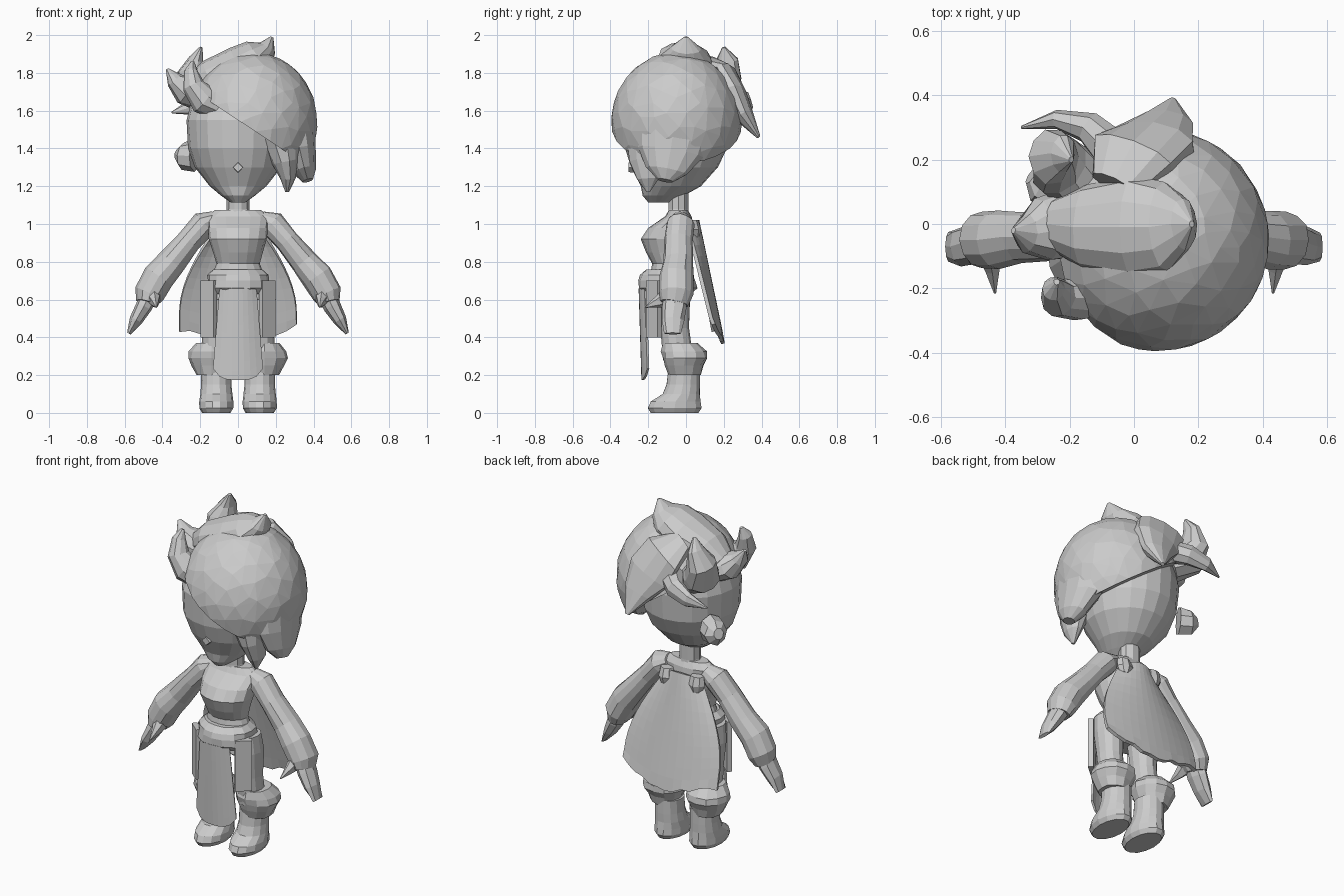
import bpy, bmesh, math, random
from mathutils import Vector, Matrix

random.seed(4)
cube = bpy.data.objects.get("Cube")
if cube:
    bpy.data.objects.remove(cube)

GREY = (0.6, 0.6, 0.6, 1)
clay = bpy.data.materials.new("plain_grey")
clay.use_nodes = True
clay.diffuse_color = GREY
clay.node_tree.nodes["Principled BSDF"].inputs["Base Color"].default_value = GREY


def finish(name, bm):
    bmesh.ops.recalc_face_normals(bm, faces=bm.faces[:])
    mesh = bpy.data.meshes.new(name)
    bm.to_mesh(mesh)
    bm.free()
    mesh.materials.append(clay)
    obj = bpy.data.objects.new(name, mesh)
    bpy.context.collection.objects.link(obj)
    return obj


def tube(name, path, ref="Y", sides=12, mirror=1, rough=0.0):
    """Loft ellipses along a path of (x, y, z, radius across, radius along ref)."""
    axis = Vector((ref == "X", ref == "Y", ref == "Z"))
    pts = [Vector((p[0] * mirror, p[1], p[2])) for p in path]
    bm = bmesh.new()
    rings = []
    for i, (p, row) in enumerate(zip(pts, path)):
        tangent = (pts[min(i + 1, len(pts) - 1)] - pts[max(i - 1, 0)]).normalized()
        u = axis.cross(tangent).normalized()
        v = tangent.cross(u)
        ring = []
        for k in range(sides):
            a = math.tau * k / sides
            s = 1 + random.uniform(-rough, rough)
            ring.append(bm.verts.new(p + u * math.cos(a) * row[3] * s + v * math.sin(a) * row[4] * s))
        rings.append(ring)
    for r, q in zip(rings, rings[1:]):
        for k in range(sides):
            n = (k + 1) % sides
            bm.faces.new((r[k], r[n], q[n], q[k]))
    bm.faces.new(rings[0])
    bm.faces.new(rings[-1])
    return finish(name, bm)


def stack(name, rows, cx=0, mirror=1, sides=16, rough=0.0):
    """Upright loft from rows of (z, radius x, centre y, radius y)."""
    bm = bmesh.new()
    rings = []
    for z, rx, cy, ry in rows:
        ring = []
        for k in range(sides):
            a = math.tau * k / sides
            s = 1 + random.uniform(-rough, rough)
            ring.append(bm.verts.new((mirror * (cx + rx * s * math.cos(a)), cy + ry * s * math.sin(a), z)))
        rings.append(ring)
    for r, q in zip(rings, rings[1:]):
        for k in range(sides):
            n = (k + 1) % sides
            bm.faces.new((r[k], r[n], q[n], q[k]))
    bm.faces.new(rings[0])
    bm.faces.new(rings[-1])
    return finish(name, bm)


def panel(name, place, thickness, cols=12, rows=10):
    """Cloth sheet; place maps u in -1..1 and v in 0..1 to a point."""
    bm = bmesh.new()
    grid = [[bm.verts.new(place(2 * i / cols - 1, j / rows)) for i in range(cols + 1)] for j in range(rows + 1)]
    for j in range(rows):
        for i in range(cols):
            bm.faces.new((grid[j][i], grid[j][i + 1], grid[j + 1][i + 1], grid[j + 1][i]))
    obj = finish(name, bm)
    mod = obj.modifiers.new("thickness", "SOLIDIFY")
    mod.thickness = thickness
    mod.offset = 0
    return obj


# Head and neck
stack("head", [(1.115, .04, -.14, .06), (1.15, .09, -.12, .11), (1.2, .15, -.08, .16),
               (1.3, .23, -.06, .23), (1.4, .265, -.055, .27), (1.55, .275, -.05, .28),
               (1.68, .24, -.04, .24), (1.78, .13, -.04, .14)], sides=20, rough=.01)
stack("neck", [(1.03, .08, -.04, .06), (1.08, .06, -.04, .055), (1.17, .06, -.04, .055)], sides=10)
tube("nose", [(0, -.26, 1.3, .03, .03), (0, -.305, 1.3, .025, .025)], ref="X", sides=4)
tube("right_ear", [(-.23, .1, 1.36, .08, .07), (-.29, .13, 1.36, .07, .07),
                   (-.32, .15, 1.37, .03, .03)], sides=8, rough=.1)

# Swept hair dome, trimmed along a slanted hairline
bm = bmesh.new()
bmesh.ops.create_icosphere(bm, subdivisions=4, radius=1,
                           matrix=Matrix.Translation((.075, -.05, 1.54)) @ Matrix.Diagonal((.345, .345, .37, 1)))
cut = bmesh.ops.bisect_plane(bm, geom=bm.verts[:] + bm.edges[:] + bm.faces[:],
                             plane_co=(0, 0, 1.55), plane_no=(.66, 0, 1), clear_inner=True)
bmesh.ops.holes_fill(bm, edges=[e for e in bm.edges if e.is_boundary])
hair = finish("hair_dome", bm)
mod = hair.modifiers.new("facets", "DECIMATE")
mod.ratio = .3

# Crest, locks and curls of hair
tube("hair_crest", [(-.25, 0, 1.72, .06, .08), (-.15, -.01, 1.77, .1, .13), (0, -.01, 1.83, .11, .16),
                    (.1, -.01, 1.88, .1, .14), (.155, 0, 1.93, .05, .08), (.18, 0, 1.99, .008, .01)], rough=.03)
tube("side_lock", [(.3, -.06, 1.52, .11, .2), (.33, -.08, 1.38, .085, .17),
                   (.355, -.1, 1.28, .06, .11), (.37, -.11, 1.23, .03, .04)], rough=.05)
tube("front_lock", [(.22, -.2, 1.46, .11, .12), (.25, -.21, 1.33, .07, .09),
                    (.265, -.2, 1.24, .04, .06), (.26, -.2, 1.17, .01, .01)], sides=10, rough=.05)
tube("back_lock", [(-.06, .12, 1.84, .05, .08), (.0, .22, 1.79, .05, .14), (.06, .26, 1.68, .06, .14),
                   (.1, .31, 1.57, .05, .09), (.12, .385, 1.46, .01, .012)], ref="X", sides=10, rough=.04)
tube("back_spike", [(-.06, .22, 1.68, .06, .07), (-.14, .3, 1.65, .06, .05),
                    (-.24, .325, 1.62, .045, .03), (-.35, .3, 1.59, .005, .005)], sides=8)
tube("rear_curl", [(-.15, .12, 1.66, .09, .1), (-.23, .18, 1.71, .1, .1), (-.25, .21, 1.79, .08, .09),
                   (-.22, .22, 1.87, .04, .06), (-.195, .2, 1.935, .008, .01)], sides=10, rough=.05)
tube("side_curl", [(-.2, 0, 1.68, .08, .11), (-.28, -.02, 1.71, .08, .1),
                   (-.335, -.03, 1.76, .045, .06), (-.375, -.02, 1.82, .008, .01)], sides=10, rough=.06)
tube("front_curl", [(-.1, -.2, 1.62, .07, .08), (-.18, -.23, 1.66, .08, .07), (-.235, -.23, 1.73, .06, .06),
                    (-.25, -.2, 1.81, .035, .04), (-.24, -.18, 1.86, .01, .01)], sides=10, rough=.06)

# Torso, belt and tunic
stack("torso", [(.6, .16, -.09, .11), (.72, .14, -.09, .1), (.79, .115, -.09, .09), (.85, .13, -.1, .11),
                (.92, .155, -.105, .135), (.98, .16, -.08, .12), (1.04, .17, -.04, .07),
                (1.075, .12, -.04, .05)], rough=.02)
stack("belt", [(.63, .15, -.1, .13), (.66, .17, -.1, .155), (.7, .165, -.1, .15),
               (.73, .16, -.1, .14), (.76, .13, -.1, .11)], rough=.04)
panel("front_apron", lambda u, v: (u * (.095 + .035 * v), -.245 + .03 * u * u + .015 * v,
                                   .66 - v * (.485 - .06 * u ** 4)), .012, cols=8)

# Cape with a ragged rounded hem
def cape_point(u, v):
    hem = random.uniform(-.02, .02) if v == 1 else 0
    width = .11 + .2 * math.sin(min(v * 1.15, 1) * math.pi / 2)
    return (u * width, .06 + .135 * v - .05 * u * u,
            1.02 - .03 * u * u - v * (.64 - .1 * u * u) + hem)

panel("cape", cape_point, .02)

# Paired limbs
for side, m in (("left", 1), ("right", -1)):
    tube(side + "_arm", [(.12, -.03, 1.03, .04, .05), (.18, -.03, 1.0, .07, .075), (.26, -.04, .91, .065, .075),
                         (.35, -.04, .8, .075, .08), (.42, -.05, .72, .085, .09), (.47, -.05, .63, .08, .09),
                         (.485, -.06, .58, .055, .075)], mirror=m, rough=.04)
    tube(side + "_hand", [(.46, -.05, .65, .05, .06), (.5, -.06, .56, .045, .065),
                          (.54, -.07, .49, .035, .06), (.578, -.07, .42, .01, .045)], mirror=m, sides=8, rough=.05)
    tube(side + "_cuff_point", [(.45, -.07, .63, .06, .05), (.44, -.14, .59, .035, .025),
                                (.432, -.215, .56, .004, .004)], ref="X", mirror=m, sides=6)
    stack(side + "_thigh", [(.28, .075, -.04, .08), (.45, .07, -.06, .075), (.6, .08, -.07, .09),
                            (.7, .07, -.08, .08)], cx=.12, mirror=m, sides=12, rough=.02)
    # Side flap of the tunic
    panel(side + "_tunic_flap", lambda u, v: (m * (.155 + .035 * u), -.17 + .03 * u, .7 - .3 * v),
          .03, cols=3, rows=5)
    stack(side + "_boot_cuff", [(.2, .08, -.01, .085), (.25, .105, -.01, .1), (.29, .125, -.005, .12),
                                (.325, .12, -.01, .12), (.37, .08, -.03, .09)],
          cx=.14, mirror=m, sides=12, rough=.04)
    stack(side + "_boot", [(0, .075, -.06, .13), (.025, .09, -.06, .145), (.06, .09, -.055, .135),
                           (.1, .085, -.025, .1), (.15, .08, -.015, .09), (.23, .08, -.01, .085)],
          cx=.115, mirror=m, sides=14, rough=.01)
    # Shoulder knot that holds the cape
    stack(side + "_cape_knot", [(.93, .03, .04, .03), (.97, .05, .04, .04), (1.02, .04, .03, .035)],
          cx=.1, mirror=m, sides=8, rough=.08)
